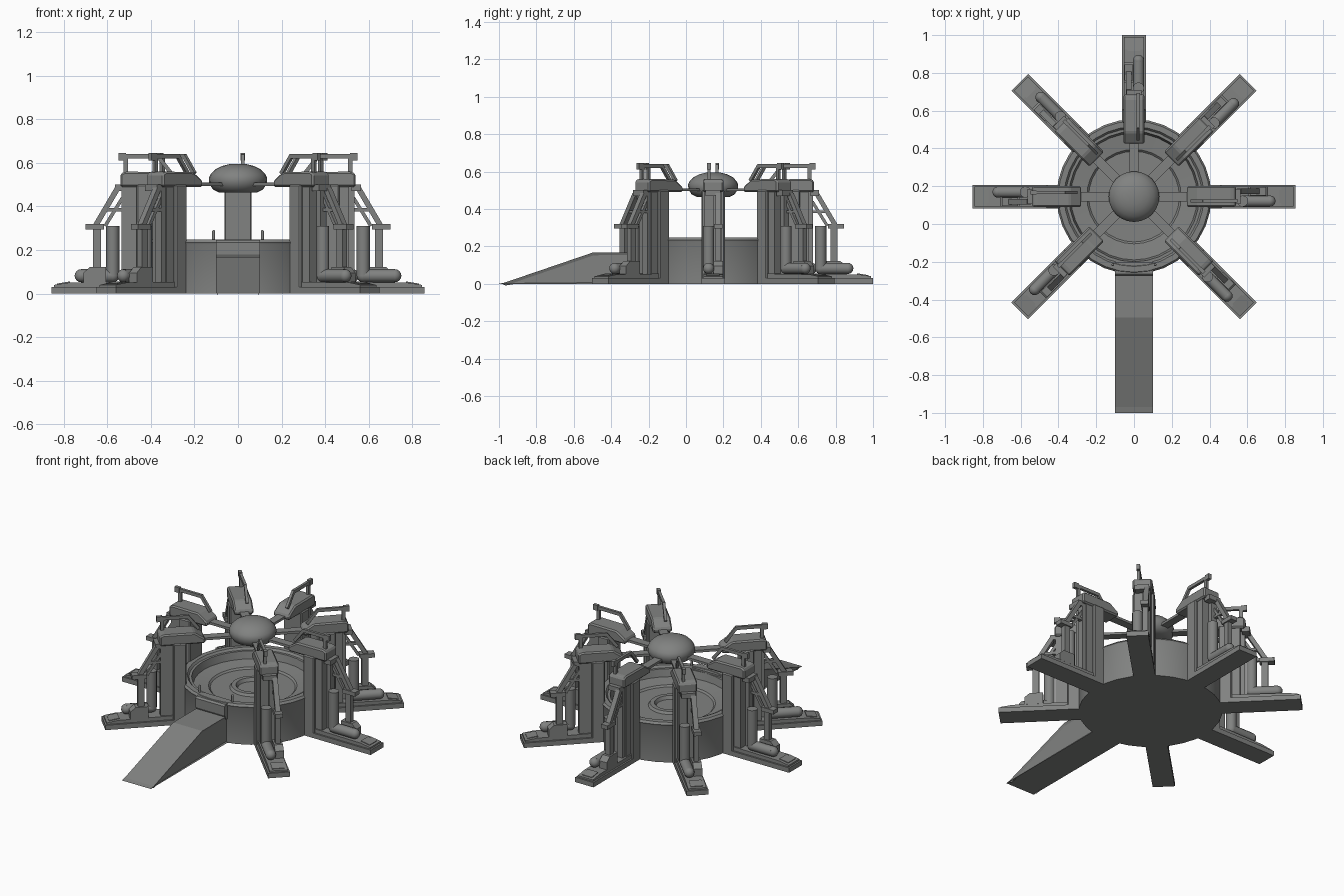
import bpy, bmesh, math
from mathutils import Vector, Matrix

cube = bpy.data.objects.get("Cube")
if cube:
    bpy.data.objects.remove(cube, do_unlink=True)

CENTRE = Vector((0, 0.145, 0))

grey = bpy.data.materials.new("weathered_grey")
grey.use_nodes = True
TONE = (0.22, 0.225, 0.22, 1)
grey.diffuse_color = TONE
grey.node_tree.nodes["Principled BSDF"].inputs["Base Color"].default_value = TONE


def finish(bm, name, smooth=False):
    bmesh.ops.recalc_face_normals(bm, faces=bm.faces)
    mesh = bpy.data.meshes.new(name)
    bm.to_mesh(mesh)
    bm.free()
    mesh.materials.append(grey)
    obj = bpy.data.objects.new(name, mesh)
    bpy.context.collection.objects.link(obj)
    if smooth:
        bpy.ops.object.select_all(action="DESELECT")
        obj.select_set(True)
        bpy.context.view_layer.objects.active = obj
        bpy.ops.object.shade_smooth_by_angle(angle=math.radians(35))
    return obj


def prism(name, profile, width, offset=0.0, bevel=0.0):
    """Extrude an (outward, height) profile sideways."""
    bm = bmesh.new()
    face = bm.faces.new([bm.verts.new((r, offset - width / 2, z)) for r, z in profile])
    ext = bmesh.ops.extrude_face_region(bm, geom=[face])
    bmesh.ops.translate(bm, vec=(0, width, 0),
                        verts=[v for v in ext["geom"] if isinstance(v, bmesh.types.BMVert)])
    bmesh.ops.recalc_face_normals(bm, faces=bm.faces)
    if bevel:
        bmesh.ops.bevel(bm, geom=bm.edges[:], offset=bevel, segments=1, affect="EDGES")
    return finish(bm, name)


def box(name, r0, r1, z0, z1, width, offset=0.0, bevel=0.0):
    return prism(name, [(r0, z0), (r1, z0), (r1, z1), (r0, z1)], width, offset, bevel)


def beam(name, a, b, thick, width, offset=0.0):
    """Straight bar between two (outward, height) points."""
    a, b = Vector(a), Vector(b)
    d = (b - a).normalized() * thick / 2
    n = Vector((-d.y, d.x))
    return prism(name, [a - n, b - n, b + n, a + n], width, offset)


def lathe(name, profile, steps):
    bm = bmesh.new()
    verts = [bm.verts.new((r, 0, z)) for r, z in profile]
    edges = [bm.edges.new(p) for p in zip(verts, verts[1:])]
    bmesh.ops.spin(bm, geom=verts + edges, cent=(0, 0, 0), axis=(0, 0, 1),
                   angle=math.tau, steps=steps)
    bmesh.ops.remove_doubles(bm, verts=bm.verts, dist=0.0005)
    obj = finish(bm, name, True)
    obj.location = CENTRE
    return obj


def pipe(name, path, radius, offset):
    """Round pipe along (outward, height) points, domed at both ends."""
    bm = bmesh.new()
    for a, b in zip(path, path[1:]):
        p, q = Vector((a[0], offset, a[1])), Vector((b[0], offset, b[1]))
        rot = (q - p).to_track_quat("Z", "Y").to_matrix().to_4x4()
        bmesh.ops.create_cone(bm, cap_ends=True, segments=12, radius1=radius, radius2=radius,
                              depth=(q - p).length, matrix=Matrix.Translation((p + q) / 2) @ rot)
    for r, z in path[1:]:
        bmesh.ops.create_uvsphere(bm, u_segments=12, v_segments=8, radius=radius,
                                  matrix=Matrix.Translation((r, offset, z)))
    return finish(bm, name, True)


# Round basin with stepped rim and a central raised ring
lathe("basin", [(0, 0), (.405, 0), (.405, .225), (.41, .235), (.4, .248), (.37, .248),
                (.36, .235), (.345, .235), (.335, .19), (.25, .18), (.24, .17), (.13, .17),
                (.12, .185), (.095, .185), (.085, .165), (0, .165)], 32)

# Hub dome over the basin
lathe("hub_dome", [(0, .463), (.085, .463), (.115, .478), (.132, .505), (.134, .53), (.126, .548),
                   (.105, .57), (.075, .585), (.04, .594), (0, .596)], 24)

# One arm pointing outward, repeated around the hub except over the ramp
arm = [
    box("foot_slab", .38, .855, 0, .03, .125),
    prism("foot_top", [(.4, .03), (.845, .03), (.845, .04), (.78, .05), (.4, .055)], .105),
    prism("foot_end_plate", [(.77, .045), (.83, .04), (.83, .046), (.77, .056)], .07),
    box("column_back", .39, .465, 0, .5, .125, bevel=.006),
    box("column_core", .46, .51, .03, .54, .09),
    box("column_front", .51, .535, .03, .49, .04, .02),
    prism("arm_head", [(.28, .49), (.54, .49), (.54, .55), (.52, .56), (.34, .558), (.28, .518)],
          .11, bevel=.008),
    box("column_ledge", .52, .565, .47, .5, .08),
    box("spoke", .1, .33, .495, .51, .05),
    # Thin rail on top of the head
    beam("rail_bar", (.365, .63), (.54, .63), .02, .016, -.022),
    beam("rail_brace", (.305, .55), (.37, .633), .018, .016, -.022),
    box("rail_post", .505, .525, .55, .63, .016, -.022),
    box("rail_tip", .515, .548, .612, .645, .02, -.022),
    # Bent pipe beside the column
    pipe("pipe", [(.575, .31), (.575, .082), (.72, .082)], .03, -.024),
    # Strut frame
    prism("strut_base", [(.605, .05), (.71, .05), (.71, .095), (.68, .122), (.605, .122)], .05, .028),
    box("strut_post", .628, .665, .11, .3, .03, .028),
    box("strut_cap", .615, .7, .295, .32, .045, .028),
    beam("strut_brace", (.655, .31), (.555, .48), .025, .03, .028),
    beam("strut_inner_brace", (.61, .31), (.53, .44), .016, .016, .028),
    beam("strut_rung", (.535, .385), (.61, .385), .016, .02, .028),
]
for part in arm:
    for k in range(7):
        obj = part if k == 0 else part.copy()
        if k:
            bpy.context.collection.objects.link(obj)
        obj.location = CENTRE
        obj.rotation_euler.z = math.radians(45 * k - 45)

# Entry ramp with recessed side panels
ramp = prism("ramp", [(.1, 0), (1.145, 0), (1.115, .006), (.64, .168), (.1, .168)], .2)
bm = bmesh.new()
bm.from_mesh(ramp.data)
sides = [f for f in bm.faces if abs(f.normal.y) > .9]
bmesh.ops.inset_individual(bm, faces=sides, thickness=.016, depth=-.006)
bm.to_mesh(ramp.data)
bm.free()

# Threshold where the ramp meets the rim, with gate posts
threshold = prism("threshold", [(.345, .15), (.405, .15), (.42, .18), (.42, .235), (.41, .245),
                                (.345, .245)], .2)
posts = [pipe("gate_post", [(.36, .24), (.36, .285)], .007, s * .112) for s in (-1, 1)]
for obj in [ramp, threshold] + posts:
    obj.location = CENTRE
    obj.rotation_euler.z = -math.pi / 2
